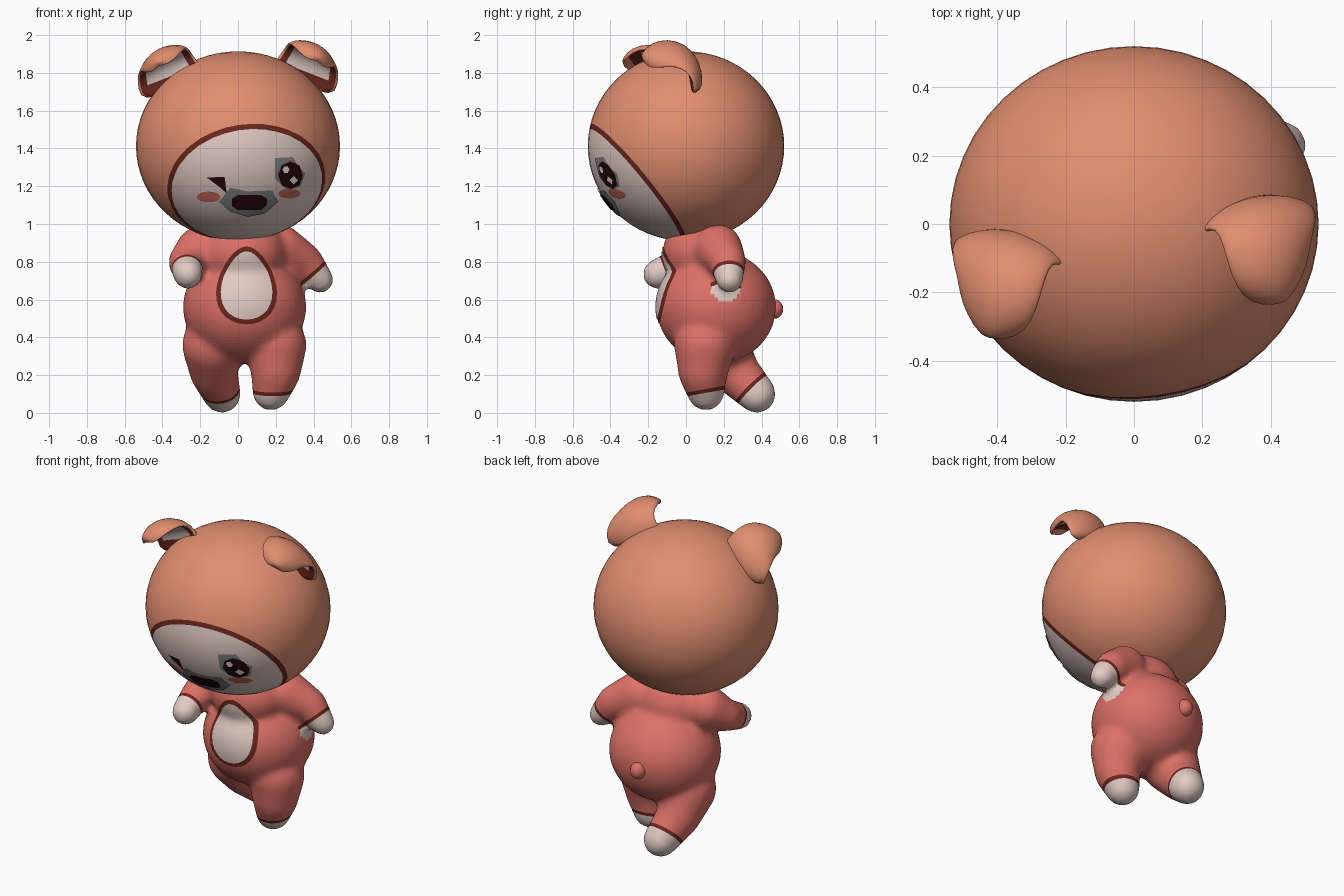
import bpy, bmesh, math
from mathutils import Vector, Matrix
from mathutils.bvhtree import BVHTree

cube = bpy.data.objects.get("Cube")
if cube:
    bpy.data.objects.remove(cube, do_unlink=True)


def material(name, rgb):
    m = bpy.data.materials.new(name)
    m.use_nodes = True
    m.diffuse_color = (*rgb, 1)
    m.node_tree.nodes["Principled BSDF"].inputs["Base Color"].default_value = (*rgb, 1)
    return m


ORANGE = material("orange fur", (0.75, 0.27, 0.16))
RED = material("coral suit", (0.72, 0.165, 0.135))
TRIM = material("dark red trim", (0.15, 0.02, 0.013))
CREAM = material("cream", (0.76, 0.6, 0.55))
INK = material("near black", (0.02, 0.002, 0.003))
GREY = material("grey", (0.22, 0.23, 0.23))
BLUSH = material("blush", (0.58, 0.14, 0.11))
SHINE = material("eye shine", (0.8, 0.8, 0.8))


def finish(name, bm, mats):
    bmesh.ops.recalc_face_normals(bm, faces=bm.faces[:])
    mesh = bpy.data.meshes.new(name)
    for f in bm.faces:
        f.smooth = True
    bm.to_mesh(mesh)
    bm.free()
    for m in mats:
        mesh.materials.append(m)
    ob = bpy.data.objects.new(name, mesh)
    bpy.context.collection.objects.link(ob)
    return ob


def ball(bm, centre, radii, u=32, v=16):
    mat = Matrix.Translation(centre) @ Matrix.Diagonal((*radii, 1))
    bmesh.ops.create_uvsphere(bm, u_segments=u, v_segments=v, radius=1, matrix=mat)


def cut_band(bm, point, normal, width, near=None, reach=9):
    """Past the plane becomes cream (2), with a trim band (1) before it."""
    n = Vector(normal).normalized()
    p = Vector(point)
    near = Vector(near or point)
    inside = lambda f: (f.calc_center_median() - near).length < reach
    for co in (p, p - n * width):
        faces = [f for f in bm.faces if inside(f)]
        geom = set(faces)
        for f in faces:
            geom.update(f.verts)
            geom.update(f.edges)
        bmesh.ops.bisect_plane(bm, geom=list(geom), plane_co=co, plane_no=n, dist=1e-5)
    for f in bm.faces:
        d = (f.calc_center_median() - p).dot(n)
        if inside(f) and d > -width:
            f.material_index = 2 if d > 0 else 1


def plate(name, outline, mat, tree, lift):
    """Thin patch, projected from the front onto a surface."""
    count = len(outline)
    edge = []
    for i, a in enumerate(outline):
        b = outline[(i + 1) % count]
        steps = 4 if count < 12 else 1
        edge += [Vector(a).lerp(Vector(b), s / steps) for s in range(steps)]
    mid = sum(edge, Vector((0, 0))) / len(edge)
    bm = bmesh.new()

    def drop(p):
        hit, nor, _, _ = tree.ray_cast(Vector((p.x, -3, p.y)), Vector((0, 1, 0)))
        return bm.verts.new(hit + nor * lift)

    rings = [[drop(mid.lerp(p, k / 6)) for p in edge] for k in range(1, 7)]
    centre = drop(mid)
    for i in range(len(edge)):
        j = (i + 1) % len(edge)
        bm.faces.new((centre, rings[0][i], rings[0][j]))
        for a, b in zip(rings, rings[1:]):
            bm.faces.new((a[i], b[i], b[j], a[j]))
    ob = finish(name, bm, [mat])
    if ob.data.polygons[0].normal.y > 0:
        ob.data.flip_normals()
    return ob


def oval(x, z, w, h, sides=24, taper=0.0):
    angles = [2 * math.pi * i / sides for i in range(sides)]
    return [(x + w * math.cos(a) * (1 - taper * math.sin(a)), z + h * math.sin(a)) for a in angles]


# Head with a cream face bounded by a trim line
bm = bmesh.new()
HEAD = Vector((0, 0, 1.412))
ball(bm, HEAD, (0.54, 0.52, 0.502), 48, 32)
face_dir = Vector((0.125, -0.775, -0.63)).normalized()
cut_band(bm, HEAD + face_dir * 0.342, face_dir, 0.022)
head_tree = BVHTree.FromBMesh(bm)
finish("head", bm, [ORANGE, TRIM, CREAM])

# Face details
plate("winking_eye", [(-0.165, 1.248), (-0.07, 1.25), (-0.06, 1.165), (-0.1, 1.2)], INK, head_tree, 0.004)
plate("eye_surround", [(0.195, 1.35), (0.29, 1.355), (0.32, 1.3), (0.355, 1.27), (0.33, 1.2),
                       (0.26, 1.18), (0.195, 1.24)], GREY, head_tree, 0.003)
plate("open_eye", oval(0.275, 1.26, 0.065, 0.073, 8), INK, head_tree, 0.006)
plate("eye_shine_large", oval(0.25, 1.29, 0.018, 0.02, 6), SHINE, head_tree, 0.009)
plate("eye_shine_small", oval(0.29, 1.235, 0.022, 0.022, 4), SHINE, head_tree, 0.009)
plate("right_cheek", oval(-0.155, 1.145, 0.062, 0.028), BLUSH, head_tree, 0.003)
plate("left_cheek", oval(0.27, 1.163, 0.058, 0.025), BLUSH, head_tree, 0.0045)
plate("muzzle", [(-0.1, 1.12), (-0.04, 1.195), (0.05, 1.175), (0.18, 1.18), (0.21, 1.12),
                 (0.14, 1.06), (0.05, 1.042), (-0.04, 1.07)], GREY, head_tree, 0.006)
plate("mouth", [(-0.03, 1.14), (0, 1.158), (0.12, 1.158), (0.15, 1.14), (0.15, 1.105),
                (0.12, 1.08), (0, 1.08), (-0.03, 1.1)], INK, head_tree, 0.009)

# Folded ears: an arched tapering shell with a lined inner side
EAR = [(.33, .03, 1.73, .19, .05), (.36, .045, 1.81, .185, .045), (.39, .02, 1.88, .16, .04),
       (.40, -.05, 1.92, .145, .04), (.41, -.13, 1.92, .135, .04), (.42, -.19, 1.895, .105, .035),
       (.425, -.235, 1.87, .05, .02)]
SIDES = 16


def ear(name, side, shift):
    bm = bmesh.new()
    pts = [Vector(s[:3]) for s in EAR]
    rings = []
    for i, (p, s) in enumerate(zip(pts, EAR)):
        t = (pts[min(i + 1, len(pts) - 1)] - pts[max(i - 1, 0)]).normalized()
        r = Vector((0.85, 0.2, -0.48))
        r = (r - t * t.dot(r)).normalized()
        n = t.cross(r)
        ring = []
        for k in range(SIDES):
            a = 2 * math.pi * k / SIDES
            c, d = math.cos(a), math.sin(a)
            depth = s[4] * d * (1 if d > 0 else 0.5) - 0.03 * c * c
            q = p + r * s[3] * c + n * depth
            ring.append(bm.verts.new(Vector((q.x * side, q.y, q.z)) + Vector(shift)))
        rings.append(ring)
    for i, (a, b) in enumerate(zip(rings, rings[1:])):
        for k in range(SIDES):
            j = (k + 1) % SIDES
            f = bm.faces.new((a[k], a[j], b[j], b[k]))
            if 9 <= k <= 14 and i < 5:
                f.material_index = 2 if 10 <= k <= 13 and 0 < i < 4 else 1
    bm.faces.new(rings[0])
    bm.faces.new(rings[-1])
    ob = finish(name, bm, [ORANGE, TRIM, CREAM])
    ob.modifiers.new("Rounding", "SUBSURF").levels = 1
    ob.modifiers[0].render_levels = 1


ear("left_ear", 1, (0, 0, 0))
ear("right_ear", -1, (0, -0.1, -0.025))

# Body: overlapping volumes fused and softened into one suit
LIMBS = [
    [(.22, .17, .87, .13), (.35, .22, .80, .10), (.435, .23, .705, .072)],
    [(-.2, .08, .86, .13), (-.275, 0, .80, .095), (-.265, -.15, .735, .08)],
    [(.2, .1, .36, .165), (.2, .09, .22, .133), (.175, .105, .112, .1)],
    [(-.13, .17, .36, .168), (-.13, .26, .22, .128), (-.085, .375, .1, .102)],
]
bm = bmesh.new()
ball(bm, (0.02, 0.085, 0.85), (0.235, 0.21, 0.19))
ball(bm, (0.035, 0.16, 0.56), (0.328, 0.318, 0.3))
for limb in LIMBS:
    for a, b in zip(limb, limb[1:]):
        for s in range(9):
            q = Vector(a).lerp(Vector(b), s / 8)
            ball(bm, q[:3], (q[3],) * 3, 20, 12)
body = finish("body_suit", bm, [RED, TRIM, CREAM])
fuse = body.modifiers.new("Fuse", "REMESH")
fuse.mode = "VOXEL"
fuse.voxel_size = 0.02
soften = body.modifiers.new("Soften", "SMOOTH")
soften.factor = 0.5
soften.iterations = 8
bpy.context.view_layer.update()
fused = body.evaluated_get(bpy.context.evaluated_depsgraph_get())
bm = bmesh.new()
bm.from_mesh(fused.to_mesh())
body.modifiers.clear()
for f in bm.faces:
    f.smooth = True
    f.material_index = 0

# Cuffs, hands and feet: cut point, outward direction, limb end
CUFFS = [
    ((.405, .23, .735), (.65, .05, -.75), LIMBS[0][-1]),
    ((-.267, -.11, .752), (0, -.9, -.35), LIMBS[1][-1]),
    ((.18, .1, .105), (0, .18, -1), LIMBS[2][-1]),
    ((-.09, .35, .12), (.1, .7, -.7), LIMBS[3][-1]),
]
for point, out, end in CUFFS:
    cut_band(bm, point, out, 0.02, end[:3], end[3] + 0.07)
body_tree = BVHTree.FromBMesh(bm)
bm.to_mesh(body.data)
bm.free()

# Belly patch and tail
plate("belly_trim", oval(0.045, 0.675, 0.155, 0.205, 32, 0.25), TRIM, body_tree, 0.004)
plate("belly_patch", oval(0.045, 0.675, 0.13, 0.18, 32, 0.25), CREAM, body_tree, 0.008)
bm = bmesh.new()
ball(bm, (0.01, 0.465, 0.55), (0.048, 0.05, 0.052), 16, 10)
finish("tail", bm, [RED])
